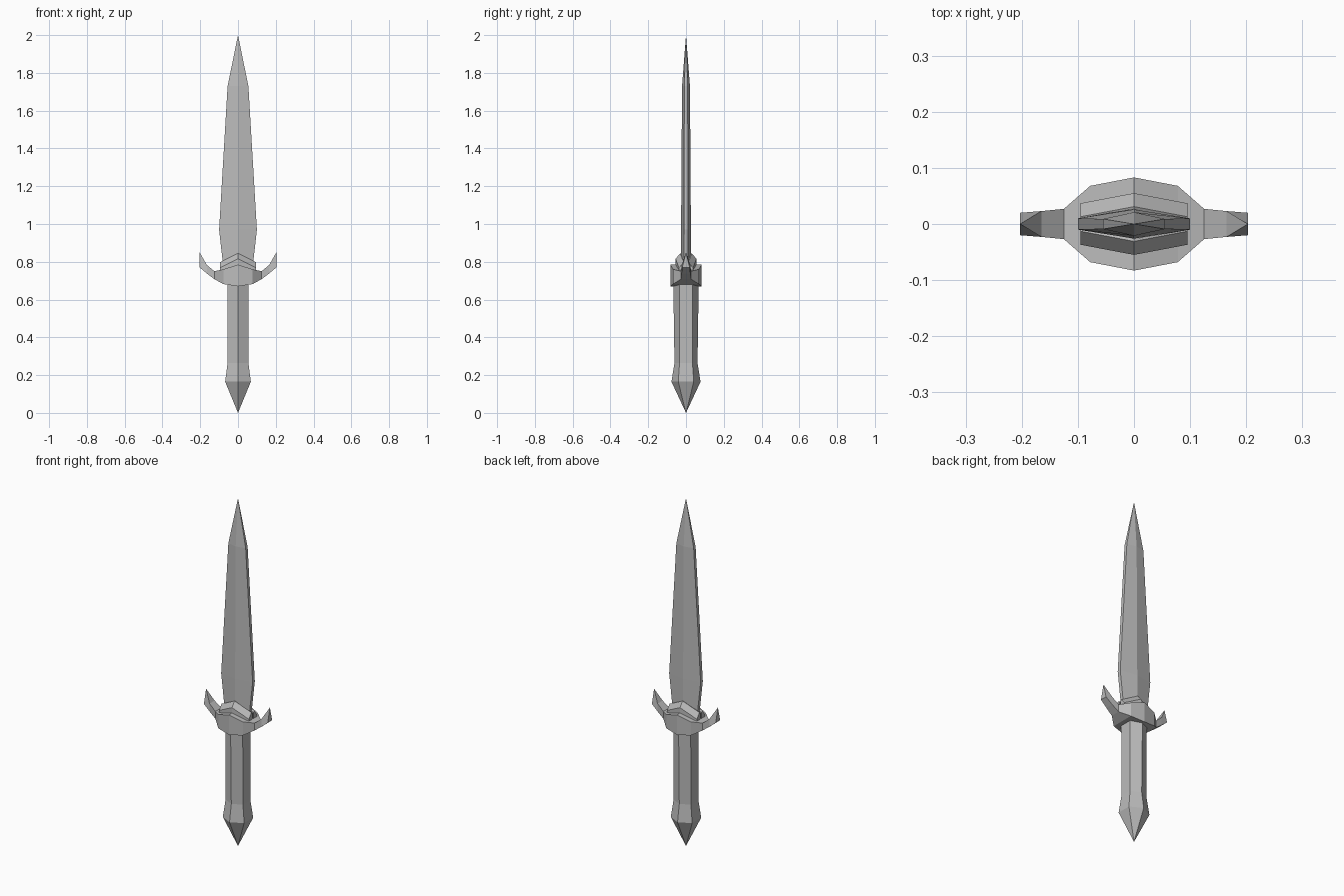
import bpy
import bmesh

cube = bpy.data.objects.get("Cube")
if cube:
    bpy.data.objects.remove(cube)

steel = bpy.data.materials.new("plain_grey_steel")
steel.use_nodes = True
grey = (0.5, 0.5, 0.5, 1)
steel.diffuse_color = grey
steel.node_tree.nodes["Principled BSDF"].inputs["Base Color"].default_value = grey


def loft(name, rings):
    """Join equal-sized rings of points; a collapsed ring becomes a point."""
    bm = bmesh.new()
    loops = [[bm.verts.new(p) for p in ring] for ring in rings]
    n = len(loops[0])
    for a, b in zip(loops, loops[1:]):
        for i in range(n):
            j = (i + 1) % n
            bm.faces.new((a[i], a[j], b[j], b[i]))
    bm.faces.new(loops[0])
    bm.faces.new(loops[-1])
    bmesh.ops.remove_doubles(bm, verts=bm.verts, dist=0.0005)
    bmesh.ops.recalc_face_normals(bm, faces=bm.faces)
    mesh = bpy.data.meshes.new(name)
    bm.to_mesh(mesh)
    bm.free()
    mesh.materials.append(steel)
    obj = bpy.data.objects.new(name, mesh)
    bpy.context.collection.objects.link(obj)
    return obj


def six_sided(z, wide, deep, flat):
    """Ring with ridges front and back and a flat on each side."""
    return [(0, -deep, z), (wide, -flat, z), (wide, flat, z),
            (0, deep, z), (-wide, flat, z), (-wide, -flat, z)]


# Blade: height, half width, ridge depth, edge depth
loft("blade", [six_sided(*s) for s in (
    (0.72, 0.072, 0.028, 0.01),
    (0.97, 0.1, 0.026, 0.01),
    (1.73, 0.055, 0.021, 0.009),
    (2.0, 0, 0, 0))])

# Grip flaring into the pointed pommel
loft("grip_and_pommel", [six_sided(*s) for s in (
    (0, 0, 0, 0),
    (0.165, 0.068, 0.077, 0.041),
    (0.265, 0.055, 0.061, 0.034),
    (0.74, 0.055, 0.068, 0.036))])

# Crossguard: half length, half depth, underside, top; ends in upturned horns
guard = [(0, 0.083, 0.67, 0.785), (0.078, 0.068, 0.682, 0.76),
         (0.125, 0.027, 0.708, 0.75), (0.165, 0.023, 0.738, 0.783)]


def guard_ring(side, x, deep, low, high, top_deep):
    return [(side * x, -deep, low), (side * x, deep, low),
            (side * x, top_deep, high), (side * x, -top_deep, high)]


horn = (0.203, 0.02, 0.77, 0.85, 0)
left = [guard_ring(1, *s, s[1]) for s in guard] + [guard_ring(1, *horn)]
right = [guard_ring(-1, *s, s[1]) for s in guard[1:]] + [guard_ring(-1, *horn)]
loft("crossguard", right[::-1] + left)

# Chevron collar plates on the front and back of the blade
for name, s in (("front_collar", -1), ("back_collar", 1)):
    rings = []
    for x, y, z in ((-0.095, 0, 0), (0, 0.018, 0.048), (0.095, 0, 0)):
        rings.append([(x, s * (0.005 + y), 0.73 + z),
                      (x, s * (0.037 + y), 0.73 + z),
                      (x, s * (0.037 + y), 0.768 + z),
                      (x, s * (0.013 + y), 0.797 + z),
                      (x, s * 0.005, 0.79 + z)])
    loft(name, rings)
